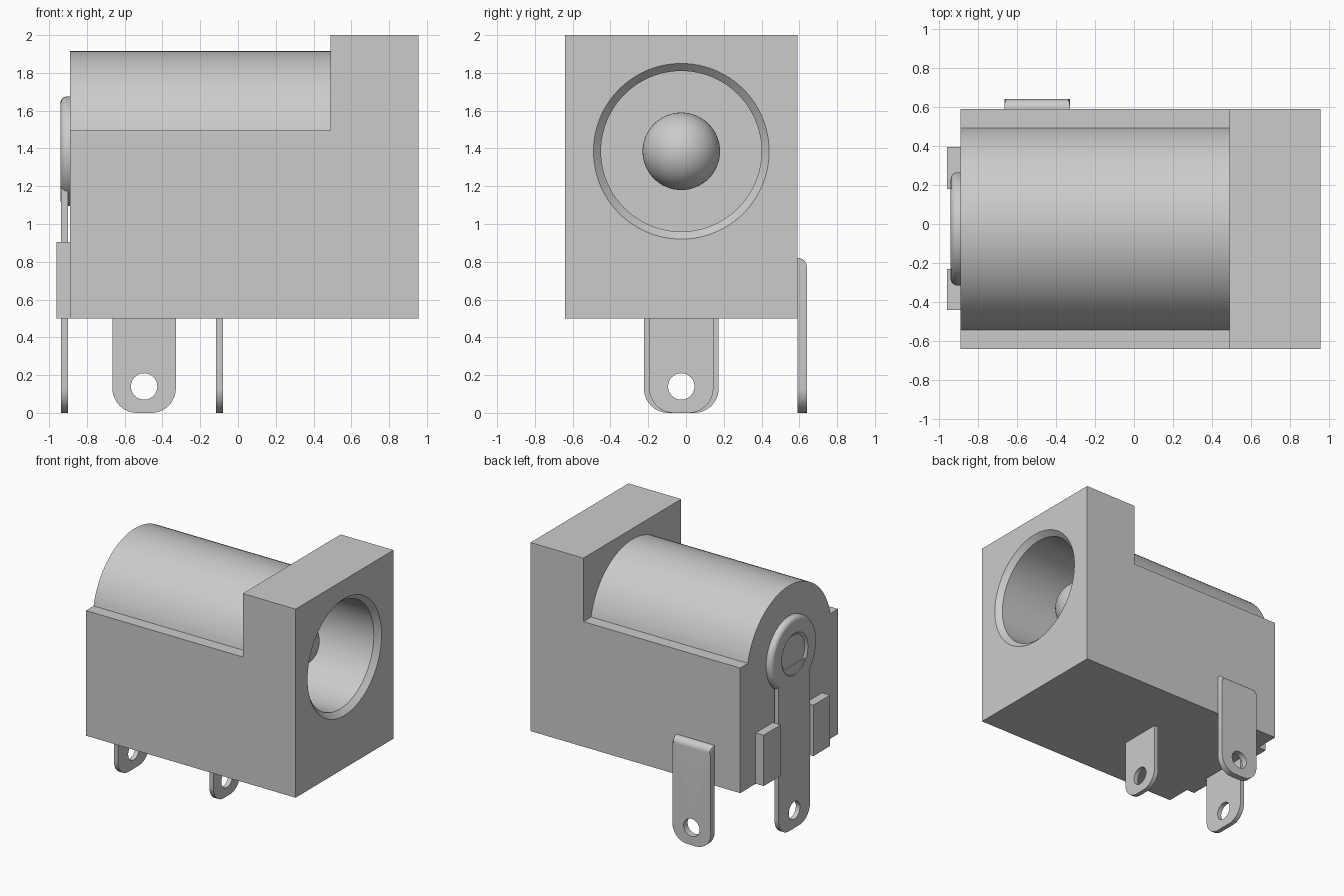
import bpy, bmesh
from math import sin, cos, pi, radians
from mathutils import Matrix, Vector

cube = bpy.data.objects.get("Cube")
if cube:
    bpy.data.objects.remove(cube, do_unlink=True)

grey = bpy.data.materials.new("plain grey")
grey.use_nodes = True
GREY = (0.6, 0.6, 0.6, 1)
grey.diffuse_color = GREY
grey.node_tree.nodes["Principled BSDF"].inputs["Base Color"].default_value = GREY

MID_Y, AXIS_Z = -0.025, 1.385
FRONT, BACK = 0.955, -0.89


def finish(name, bm, smooth=True):
    bmesh.ops.recalc_face_normals(bm, faces=bm.faces)
    mesh = bpy.data.meshes.new(name)
    bm.to_mesh(mesh)
    bm.free()
    mesh.materials.append(grey)
    ob = bpy.data.objects.new(name, mesh)
    bpy.context.collection.objects.link(ob)
    if smooth:
        shade(ob)
    return ob


def activate(ob):
    bpy.ops.object.select_all(action='DESELECT')
    ob.select_set(True)
    bpy.context.view_layer.objects.active = ob


def shade(ob):
    activate(ob)
    bpy.ops.object.shade_smooth_by_angle(angle=radians(30))


def boolean(ob, tool, operation):
    activate(ob)
    mod = ob.modifiers.new("cut", 'BOOLEAN')
    mod.operation, mod.object, mod.solver = operation, tool, 'EXACT'
    bpy.ops.object.modifier_apply(modifier=mod.name)
    bpy.data.objects.remove(tool, do_unlink=True)


def box(name, lo, hi):
    bm = bmesh.new()
    lo, hi = Vector(lo), Vector(hi)
    bmesh.ops.create_cube(bm, size=1, matrix=Matrix.Translation((lo + hi) / 2)
                          @ Matrix.Diagonal((*(hi - lo), 1)))
    return finish(name, bm, False)


def lathe(name, profile, steps=96):
    """Spin (x, radius) points around the barrel axis."""
    bm = bmesh.new()
    verts = [bm.verts.new((x, MID_Y, AXIS_Z + r)) for x, r in profile]
    edges = [bm.edges.new(pair) for pair in zip(verts, verts[1:])]
    bmesh.ops.spin(bm, geom=verts + edges, cent=(0, MID_Y, AXIS_Z), axis=(1, 0, 0),
                   angle=2 * pi, steps=steps, use_merge=True)
    bmesh.ops.remove_doubles(bm, verts=bm.verts, dist=1e-5)
    return finish(name, bm)


def arc(cx, cz, r, start, end, n):
    angles = [start + (end - start) * i / n for i in range(n + 1)]
    return [(cx + r * cos(a), cz + r * sin(a)) for a in angles]


def tab(name, half, top, thick, place, round_top=False):
    """Solder tab with rounded lower corners and a hole, lying in local x-z."""
    c = 0.13
    outline = [(half, top), (-half, top)]
    outline += arc(c - half, c, c, pi, 1.5 * pi, 12)
    outline += arc(half - c, c, c, 1.5 * pi, 2 * pi, 12)
    hole = arc(0, 0.14, 0.07, 0, 2 * pi, 32)[:-1]
    bm = bmesh.new()
    edges = []
    for loop in (outline, hole):
        vs = [bm.verts.new((x, 0, z)) for x, z in loop]
        edges += [bm.edges.new((vs[i - 1], vs[i])) for i in range(len(vs))]
    bmesh.ops.triangle_fill(bm, edges=edges, use_beauty=True, normal=(0, -1, 0))
    solid = bmesh.ops.extrude_face_region(bm, geom=bm.faces[:])
    moved = [g for g in solid["geom"] if isinstance(g, bmesh.types.BMVert)]
    bmesh.ops.translate(bm, verts=moved, vec=(0, thick, 0))
    bmesh.ops.recalc_face_normals(bm, faces=bm.faces)
    if round_top:
        rim = [e for e in bm.edges
               if all(v.co.z > top - 1e-4 and v.co.y > thick - 1e-4 for v in e.verts)]
        bmesh.ops.bevel(bm, geom=rim, offset=thick * 0.95, segments=8,
                        profile=0.5, affect='EDGES')
    bm.transform(place)
    return finish(name, bm)


# Housing: lower block, tall front block and barrel joined, then bored out
housing = box("housing", (BACK, -0.64, 0.5), (FRONT, 0.59, 1.495))
boolean(housing, box("front_block", (0.49, -0.64, 0.5), (FRONT, 0.59, 2)), 'UNION')
barrel = lathe("barrel", [(BACK, 0), (BACK, 0.53), (0.7, 0.53), (0.7, 0)])
boolean(housing, barrel, 'UNION')
bore = lathe("bore", [(-0.7, 0), (-0.7, 0.425), (FRONT - 0.04, 0.425),
                      (FRONT, 0.465), (1.1, 0.465), (1.1, 0)])
boolean(housing, bore, 'DIFFERENCE')
shade(housing)

# Centre pin with a domed tip
PIN = 0.205
dome = arc(0.485, 0, PIN, pi / 2, 0, 16)
lathe("centre_pin", [(-0.75, 0), (-0.75, PIN)] + dome[:-1] + [(0.485 + PIN, 0)], 64)

# Rivet head with a rounded rim and shallow middle
rim = arc(-0.905, 0.255, 0.035, pi / 2, pi, 8)
lathe("rivet_head", [(-0.88, 0), (-0.88, 0.29)] + rim
      + [(-0.94, 0.165), (-0.925, 0.145), (-0.925, 0)], 64)

# Back guide lugs beside the rear contact
for side, lo, hi in (("right", -0.44, -0.23), ("left", 0.18, 0.395)):
    box(side + "_back_lug", (-0.96, lo, 0.5), (BACK + 0.02, hi, 0.905))

# Contacts
turn = Matrix.Rotation(pi / 2, 4, 'Z')
tab("rear_contact", 0.198, 1.3, 0.036, Matrix.Translation((-0.9, MID_Y, 0)) @ turn)
tab("inner_contact", 0.17, 0.55, 0.036, Matrix.Translation((-0.08, MID_Y, 0)) @ turn)
tab("side_contact", 0.168, 0.82, 0.05,
    Matrix.Translation((-0.497, 0.59, 0)), round_top=True)
